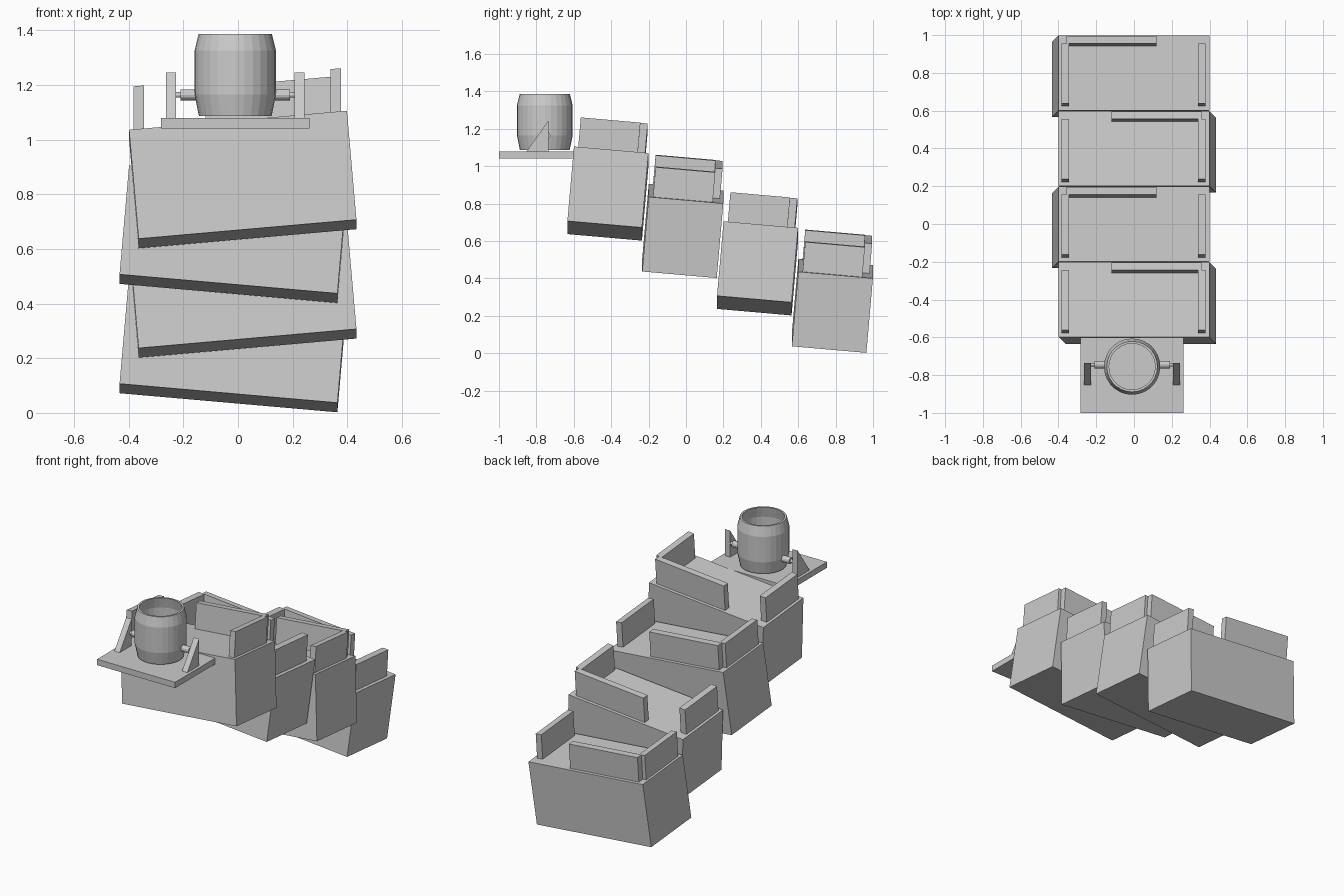
import bpy, bmesh, math
from mathutils import Matrix, Vector

if "Cube" in bpy.data.objects:
    bpy.data.objects.remove(bpy.data.objects["Cube"])

A = math.radians(5)
S, C = math.sin(A), math.cos(A)


def finish(name, bm, smooth=False):
    bmesh.ops.recalc_face_normals(bm, faces=bm.faces)
    me = bpy.data.meshes.new(name)
    bm.to_mesh(me)
    bm.free()
    ob = bpy.data.objects.new(name, me)
    bpy.context.collection.objects.link(ob)
    return ob


def box(name, lo, hi, mat=Matrix()):
    bm = bmesh.new()
    bmesh.ops.create_cube(bm, size=1)
    lo, hi = Vector(lo), Vector(hi)
    for v in bm.verts:
        v.co = mat @ ((lo + hi) / 2 + Vector(a * b for a, b in zip(v.co, hi - lo)))
    return finish(name, bm)


def frame(x, y, z, origin):
    m = Matrix((x, y, z)).transposed().to_4x4()
    m.translation = origin
    return m


def rod(name, x0, x1, y, z, r):
    bm = bmesh.new()
    m = Matrix.Translation(((x0 + x1) / 2, y, z)) @ Matrix.Rotation(math.pi / 2, 4, 'Y')
    bmesh.ops.create_cone(bm, cap_ends=True, segments=12, radius1=r, radius2=r,
                          depth=x1 - x0, matrix=m)
    return finish(name, bm)


# four stepped blocks, leaning alternately left and right, each with three low walls
for i in range(4):
    s = 1 if i % 2 == 0 else -1
    top = (0, -0.4 + 0.4 * i, 1.053 - 0.2 * i)
    tilt = frame((C, 0, s * S), (0, C, -S), (-s * S, S, C), top)
    upright = frame((C, 0, s * S), (0, C, -S), (0, S, C), top)
    n = f"step_{i + 1}"
    box(n + "_block", (-0.4, -0.2, -0.4), (0.4, 0.2, 0), tilt)
    box(n + "_left_wall", (-0.384, -0.177, 0), (-0.345, 0.143, 0.16), upright)
    box(n + "_right_wall", (0.34, -0.177, 0), (0.379, 0.143, 0.16), upright)
    box(n + "_back_wall", (0.12 * s - 0.24, 0.142, 0), (0.12 * s + 0.24, 0.182, 0.16), upright)

# platform at the top of the steps
CX, CY = -0.01, -0.755
box("platform", (CX - 0.272, -1.0, 1.041), (CX + 0.272, -0.6, 1.078))

# open barrel-shaped tub, turned from a profile
profile = [(0.133, 1.086), (0.149, 1.165), (0.149, 1.325), (0.134, 1.386),
           (0.122, 1.386), (0.136, 1.32), (0.136, 1.17), (0.122, 1.1)]
N = 28
bm = bmesh.new()
rings = [[bm.verts.new((CX + r * math.cos(2 * math.pi * k / N),
                        CY + r * math.sin(2 * math.pi * k / N), z)) for k in range(N)]
         for r, z in profile]
for a, b in zip(rings, rings[1:]):
    for k in range(N):
        bm.faces.new((a[k], a[(k + 1) % N], b[(k + 1) % N], b[k]))
bm.faces.new(rings[0])
bm.faces.new(rings[-1])
finish("tub", bm)

# pivots and triangular brackets on both sides
for side, s in (("left", -1), ("right", 1)):
    def span(a, b):
        return sorted((CX + s * a, CX + s * b))
    rod(side + "_pivot", *span(0.14, 0.2), -0.745, 1.163, 0.02)
    rod(side + "_pin", *span(0.195, 0.225), -0.745, 1.163, 0.01)
    x0, x1 = span(0.217, 0.254)
    bm = bmesh.new()
    tri = [(-0.855, 1.075), (-0.735, 1.075), (-0.735, 1.245)]
    f = bm.faces.new([bm.verts.new((x0, y, z)) for y, z in tri])
    g = bmesh.ops.extrude_face_region(bm, geom=[f])
    bmesh.ops.translate(bm, vec=(x1 - x0, 0, 0),
                        verts=[v for v in g["geom"] if isinstance(v, bmesh.types.BMVert)])
    finish(side + "_bracket", bm)
